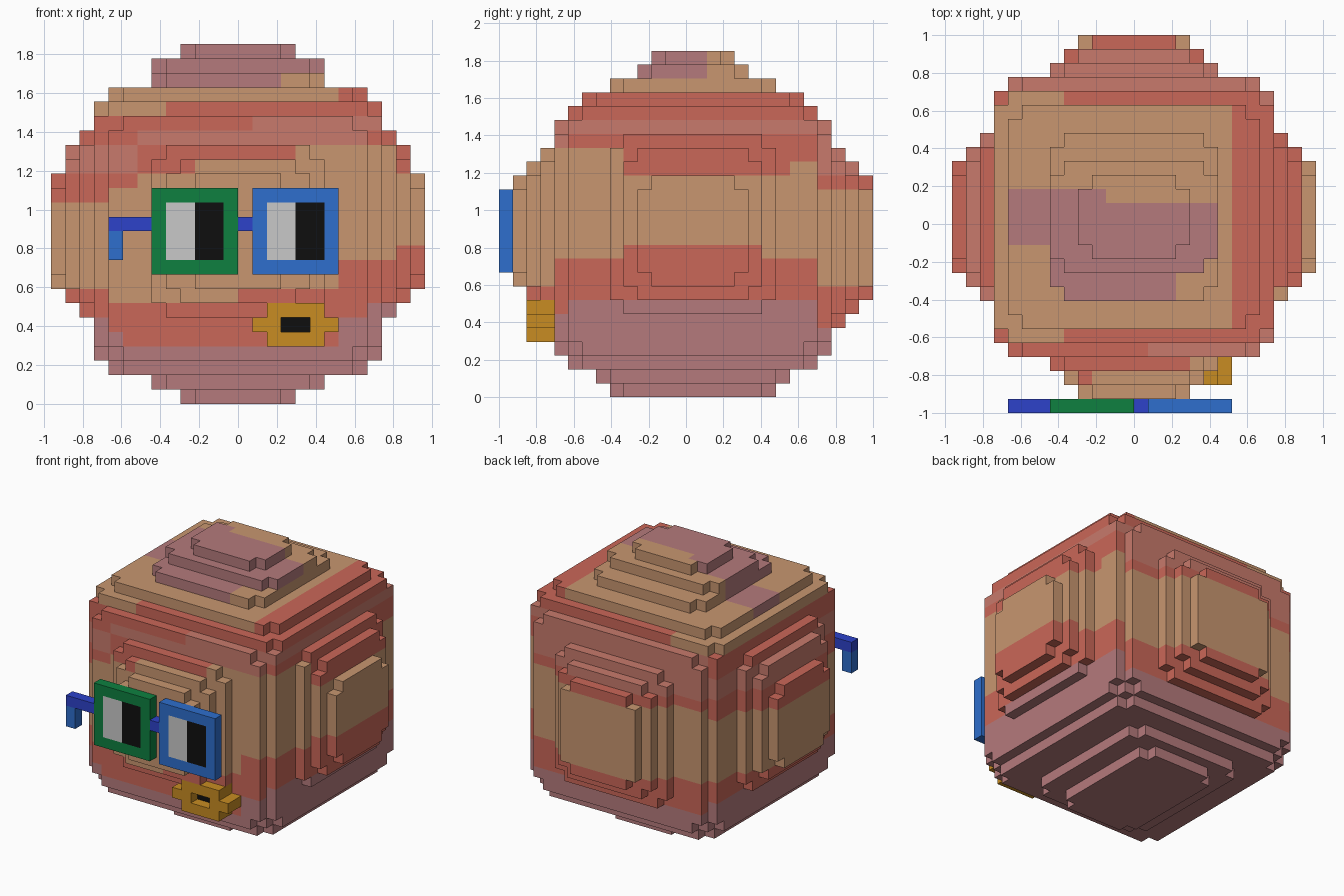
import bpy, bmesh

if "Cube" in bpy.data.objects:
    bpy.data.objects.remove(bpy.data.objects["Cube"])

U = 2 / 27          # size of one block

def lin(c):
    c /= 255
    return c / 12.92 if c <= 0.04045 else ((c + 0.055) / 1.055) ** 2.4

PALETTE = {
    "tan": (200, 150, 112), "red": (202, 103, 88), "rose": (200, 122, 108),
    "mauve": (181, 122, 124), "green": (14, 128, 64), "blue": (46, 110, 205),
    "dark_blue": (45, 66, 202), "gold": (200, 140, 34),
    "black": (15, 15, 15), "white": (201, 201, 201),
}
MATS = {}
for name, rgb in PALETTE.items():
    MATS[name] = bpy.data.materials.new(name)
    MATS[name].diffuse_color = (*[lin(c) for c in rgb], 1)

SIDES = [(a, s) for a in range(3) for s in (-1, 1)]


def blocks(name, cells):
    """Outer skin of a set of blocks: {(x, y, z) lower corner: colour}."""
    names = sorted(set(cells.values()))
    bm = bmesh.new()
    verts = {}
    for cell, col in cells.items():
        for axis, sign in SIDES:
            near = list(cell)
            near[axis] += sign
            if tuple(near) in cells:
                continue
            b, c = (axis + 1) % 3, (axis + 2) % 3
            ring = []
            for u, v in ((0, 0), (1, 0), (1, 1), (0, 1))[::sign]:
                p = list(cell)
                p[axis] += sign > 0
                p[b] += u
                p[c] += v
                p = tuple(p)
                if p not in verts:
                    verts[p] = bm.verts.new([q * U for q in p])
                ring.append(verts[p])
            try:
                bm.faces.new(ring).material_index = names.index(col)
            except ValueError:
                pass
    bmesh.ops.dissolve_limit(bm, angle_limit=0.01, verts=bm.verts[:],
                             edges=bm.edges[:], delimit={'MATERIAL'})
    me = bpy.data.meshes.new(name)
    bm.to_mesh(me)
    bm.free()
    for n in names:
        me.materials.append(MATS[n])
    ob = bpy.data.objects.new(name, me)
    bpy.context.collection.objects.link(ob)
    return ob


def box(col, x0, x1, y0, y1, z0, z1):
    return {(x, y0 + j, z): col for x in range(x0, x1)
            for j in range(round(y1 - y0)) for z in range(z0, z1)}


# ---- ball body: three crossed stepped outlines
HALF_X = [4, 6, 9] + [10] * 3 + [11, 12] + [13] * 8 + [12, 12, 11, 10, 10, 9, 6, 6, 4]
BACK = [6, 7, 9, 10, 10, 11, 12] + [13] * 9 + [12, 11, 10, 10, 9, 8, 6, 4, 3]
FRONT = [6, 7, 9, 10, 10, 10, 11, 12] + [13] * 8 + [12, 11, 10, 10, 9, 8, 6, 4, 3]
PLAN = [13] * 4 + [12, 11, 10, 10, 10, 9, 6, 5, 4]


def step(v, stops, last):
    """First value whose limit lies above v."""
    return next((r for lim, r in stops if v < lim), last)


def body_colour(x, y, z):
    # cap
    if z >= 22:
        edge = 2.5 if x < -1.5 else 1.5
        return "mauve" if y < edge and (x < 3 or z > 22) and (z > 22 or y > -6) else "tan"
    if z == 21:
        return "red" if x > 7 else "mauve" if x < -6 and abs(y) < 2.5 else "tan"
    if z == 20:
        return "tan" if x < -5 else "red"
    # wavy bands, side by side
    if abs(y) >= abs(x) and y < 0:
        side = "front"
        hi = step(x, [(-9, 14), (-7, 15), (-3, 16), (4, 17)], 18)
        lo = step(x, [(0, 7), (7, 8), (9, 10)], 11)
        mv = step(x, [(-8, 5), (7, 4), (9, 6)], 7)
    elif abs(y) >= abs(x):
        side, hi, lo, mv = "back", 15, 8, 5
    elif x > 0:
        side = "right"
        hi = step(y, [(-5, 18), (7, 16)], 17)
        lo = step(y, [(-5, 10), (5, 11), (10, 10)], 7)
        mv = 7 if y < 10 else 5
    else:
        side, hi, lo, mv = "left", 14, 8, 6
    if z < mv:
        return "mauve"
    if z < lo:
        return "red"
    if z < hi:
        return "tan"
    if z == 19:
        return "rose" if x > 1 or side == "back" else "red"
    if z == 18:
        return "rose" if side == "back" or (side == "front" and x > -7) else "red"
    if z >= 16 and (side in ("left", "back") or x < -7):
        return "rose"
    return "red"


body = {}
for z in range(25):
    for j in range(26):
        off = j - 12.5
        reach = FRONT[z] if off < 0 else BACK[z]
        if abs(off) > reach:
            continue
        w = min(HALF_X[z], PLAN[int(abs(off))])
        for x in range(-w, w):
            body[(x, j - 12.5, z)] = body_colour(x + 0.5, off, z)

# nick the outermost corner blocks of each step
corners = []
for c in body:
    bare = 0
    for a in range(3):
        for s in (-1, 1):
            n = list(c)
            n[a] += s
            if tuple(n) not in body:
                bare += 1
                break
    if bare == 3:
        corners.append(c)
for c in corners:
    del body[c]
blocks("ball_body", body)

# ---- glasses: two square frames with split lenses, bridge and one arm
F0, F1 = -13.5, -12.5
for name, col, x in (("left_lens_frame", "green", -6), ("right_lens_frame", "blue", 1)):
    cells = box(col, x, x + 6, F0, F1, 9, 15)
    cells.update(box("white", x + 1, x + 3, F0, F1, 10, 14))
    cells.update(box("black", x + 3, x + 5, F0, F1, 10, 14))
    blocks(name, cells)
blocks("glasses_bridge", box("dark_blue", 0, 1, F0, F1, 12, 13))
arm = box("dark_blue", -9, -6, F0, F1, 12, 13)
arm.update(box("blue", -9, -8, F0, F1, 10, 12))
blocks("glasses_arm", arm)

# ---- mouth piece: gold block with side tabs and a sunken dark slot
mouth = box("gold", 2, 6, -11.5, -9.5, 4, 7)
mouth.update(box("gold", 1, 7, -11.5, -9.5, 5, 6))
mouth.update(box("black", 3, 5, -10.5, -9.5, 5, 6))
for x in (3, 4):
    del mouth[(x, -11.5, 5)]
blocks("mouth_piece", mouth)

for m in bpy.data.materials:
    if m.users and not m.is_grease_pencil:
        m.use_nodes = True
        m.node_tree.nodes["Principled BSDF"].inputs["Base Color"].default_value = m.diffuse_color
